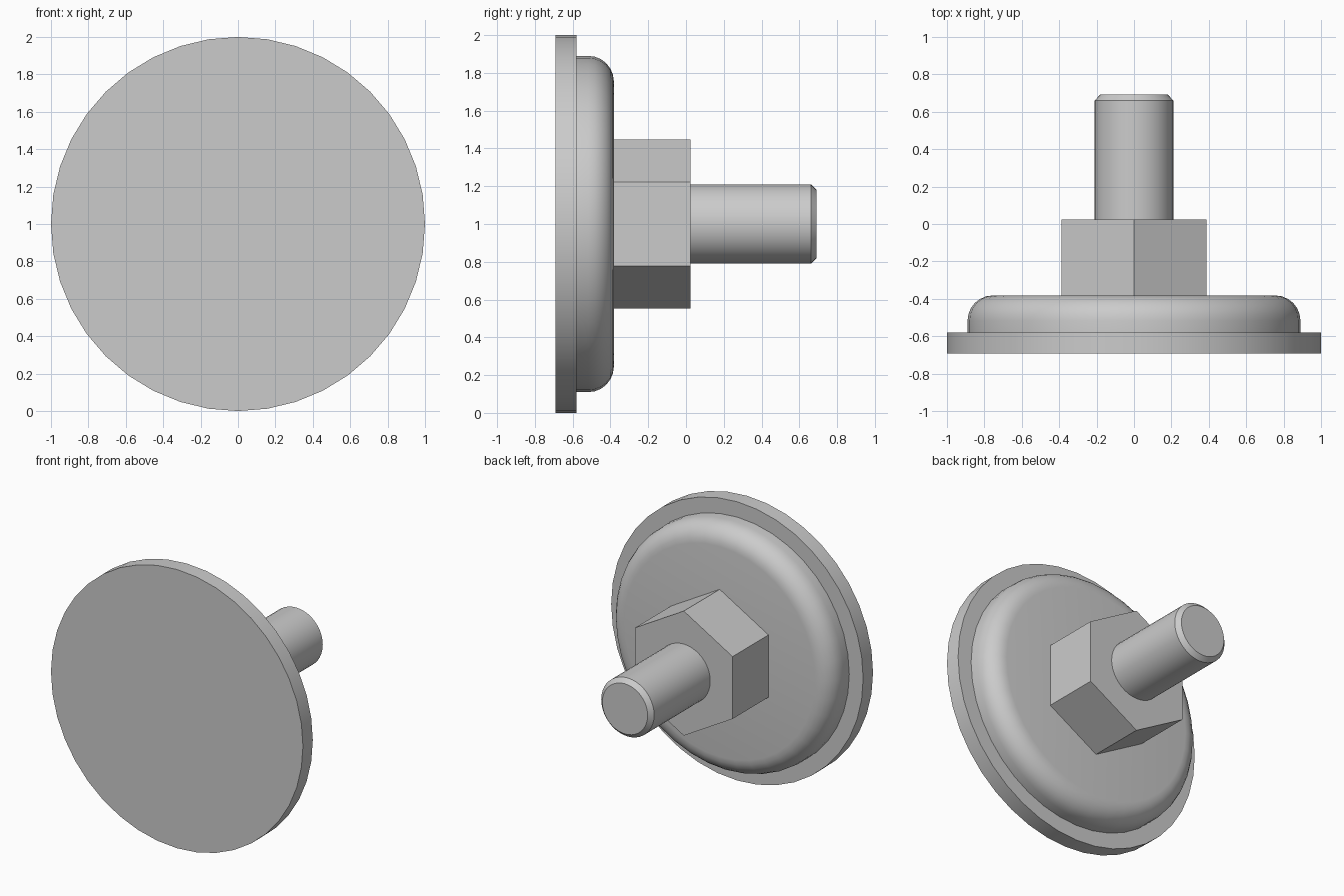
import bpy
import math

cube = bpy.data.objects.get("Cube")
if cube:
    bpy.data.objects.remove(cube, do_unlink=True)

# Plain grey metal shared by every part
GREY = (0.6, 0.6, 0.6, 1.0)
metal = bpy.data.materials.new("grey_metal")
metal.use_nodes = True
metal.diffuse_color = GREY
metal.node_tree.nodes["Principled BSDF"].inputs["Base Color"].default_value = GREY


def lathe(name, profile, sides, smooth=True):
    """Closed solid turned about the y axis at z = 1; profile is (radius, y)."""
    verts, faces = [], []
    for radius, y in profile:
        for i in range(sides):
            a = math.tau * i / sides
            verts.append((radius * math.sin(a), y, 1 + radius * math.cos(a)))
    for ring in range(len(profile) - 1):
        for i in range(sides):
            j = (i + 1) % sides
            low, high = ring * sides, (ring + 1) * sides
            faces.append((low + i, high + i, high + j, low + j))
    faces.append(tuple(range(sides)))
    faces.append(tuple(reversed(range(len(verts) - sides, len(verts)))))
    mesh = bpy.data.meshes.new(name)
    mesh.from_pydata(verts, [], faces)
    mesh.materials.append(metal)
    obj = bpy.data.objects.new(name, mesh)
    bpy.context.collection.objects.link(obj)
    if smooth:
        bpy.ops.object.select_all(action="DESELECT")
        obj.select_set(True)
        bpy.context.view_layer.objects.active = obj
        bpy.ops.object.shade_smooth_by_angle(angle=math.radians(30))
    return obj


# Flat disc at the front
lathe("base_disc", [(1.0, -0.692), (1.0, -0.58)], 40)

# Cup behind the disc, with a rounded shoulder
FILLET = 0.135
shoulder = [(0.89 - FILLET * (1 - math.cos(a)), -0.382 - FILLET * (1 - math.sin(a)))
            for a in (math.radians(15 * k) for k in range(7))]
lathe("rounded_cup", [(0.89, -0.58)] + shoulder, 40)

# Hexagonal nut with points at top and bottom
lathe("hex_nut", [(0.447, -0.382), (0.447, 0.025)], 6, smooth=False)

# Threadless stud with a chamfered tip
lathe("stud", [(0.21, 0.025), (0.21, 0.661), (0.18, 0.692)], 40)
